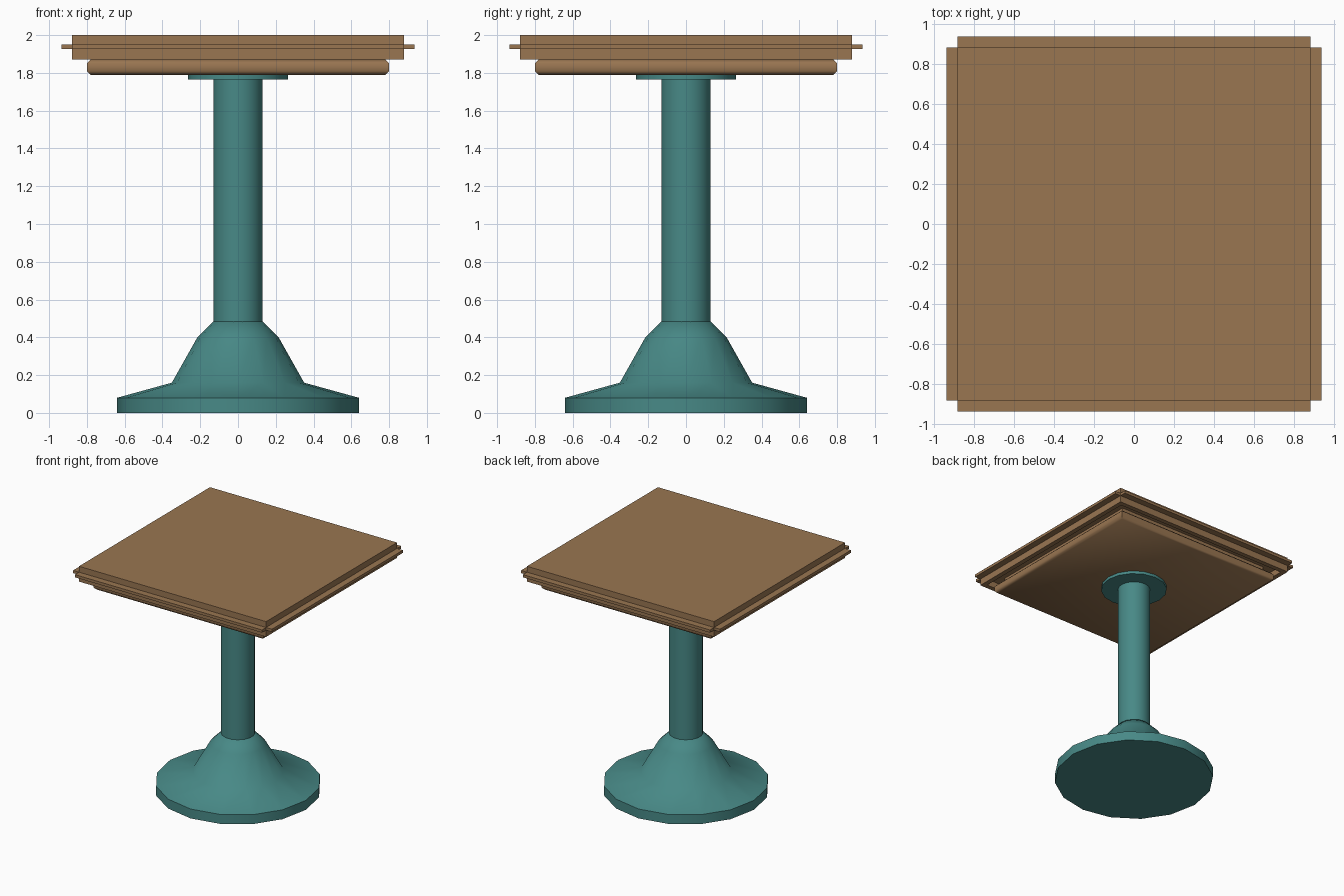
import bpy, bmesh
from math import cos, sin, pi, radians

cube = bpy.data.objects.get("Cube")
if cube:
    bpy.data.objects.remove(cube, do_unlink=True)


def material(name, colour):
    m = bpy.data.materials.new(name)
    m.use_nodes = True
    m.diffuse_color = colour
    m.node_tree.nodes["Principled BSDF"].inputs["Base Color"].default_value = colour
    return m


wood = material("brown wood", (0.32, 0.18, 0.083, 1))
metal = material("teal metal", (0.064, 0.25, 0.24, 1))


def add_object(name, bm, mat, smooth_angle=None):
    bmesh.ops.recalc_face_normals(bm, faces=bm.faces)
    mesh = bpy.data.meshes.new(name)
    bm.to_mesh(mesh)
    bm.free()
    obj = bpy.data.objects.new(name, mesh)
    bpy.context.collection.objects.link(obj)
    mesh.materials.append(mat)
    if smooth_angle:
        bpy.ops.object.select_all(action='DESELECT')
        obj.select_set(True)
        bpy.context.view_layer.objects.active = obj
        bpy.ops.object.shade_smooth_by_angle(angle=radians(smooth_angle))
    return obj


def box(name, x, y, z, mat=wood, bevel=0):
    """Box between the given (low, high) pairs; bevel rounds the level edges."""
    bm = bmesh.new()
    bmesh.ops.create_cube(bm, size=1)
    for v in bm.verts:
        v.co = [span[0] if c < 0 else span[1] for c, span in zip(v.co, (x, y, z))]
    if bevel:
        level = [e for e in bm.edges if abs(e.verts[0].co.z - e.verts[1].co.z) < 1e-5]
        bmesh.ops.bevel(bm, geom=level, offset=bevel, segments=1, affect='EDGES')
    return add_object(name, bm, mat, 50 if bevel else None)


def lathe(name, profile, sides):
    """Closed solid of revolution around z, capped at both ends."""
    bm = bmesh.new()
    rings = [[bm.verts.new((r * cos(2 * pi * i / sides), r * sin(2 * pi * i / sides), z))
              for i in range(sides)] for r, z in profile]
    for low, high in zip(rings, rings[1:]):
        for i in range(sides):
            j = (i + 1) % sides
            bm.faces.new((low[i], low[j], high[j], high[i]))
    bm.faces.new(rings[0][::-1])
    bm.faces.new(rings[-1])
    return add_object(name, bm, metal, 50)


# Pedestal
lathe("pedestal_base", [(0.64, 0), (0.64, 0.08), (0.35, 0.16), (0.215, 0.4), (0.13, 0.485)], 16)
lathe("column", [(0.13, 0.45), (0.13, 1.775)], 32)
lathe("mounting_plate", [(0.265, 1.765), (0.265, 1.792)], 16)

# Tabletop board and the panel hung below it
half, rim, edge = 0.88, 0.04, 0.935
box("tabletop", (-half, half), (-half, half), (1.925, 2.0))
box("under_panel", (-0.8, 0.8), (-0.8, 0.8), (1.79, 1.87), bevel=0.02)
box("panel_spacer", (-0.74, 0.74), (-0.74, 0.74), (1.865, 1.926))

# Rim boards and projecting edge strips on all four sides
for side, s in (("left", 1), ("right", -1)):
    across = sorted((s * half, s * (half - rim)))
    out = sorted((s * half, s * edge))
    box(side + "_rim", across, (-half, half), (1.87, 1.925))
    box(side + "_strip", out, (-half, half), (1.927, 1.95))
for side, s in (("back", 1), ("front", -1)):
    across = sorted((s * half, s * (half - rim)))
    out = sorted((s * half, s * edge))
    inner = half - rim
    box(side + "_rim", (-inner, inner), across, (1.87, 1.925))
    box(side + "_strip", (-half, half), out, (1.927, 1.95))
